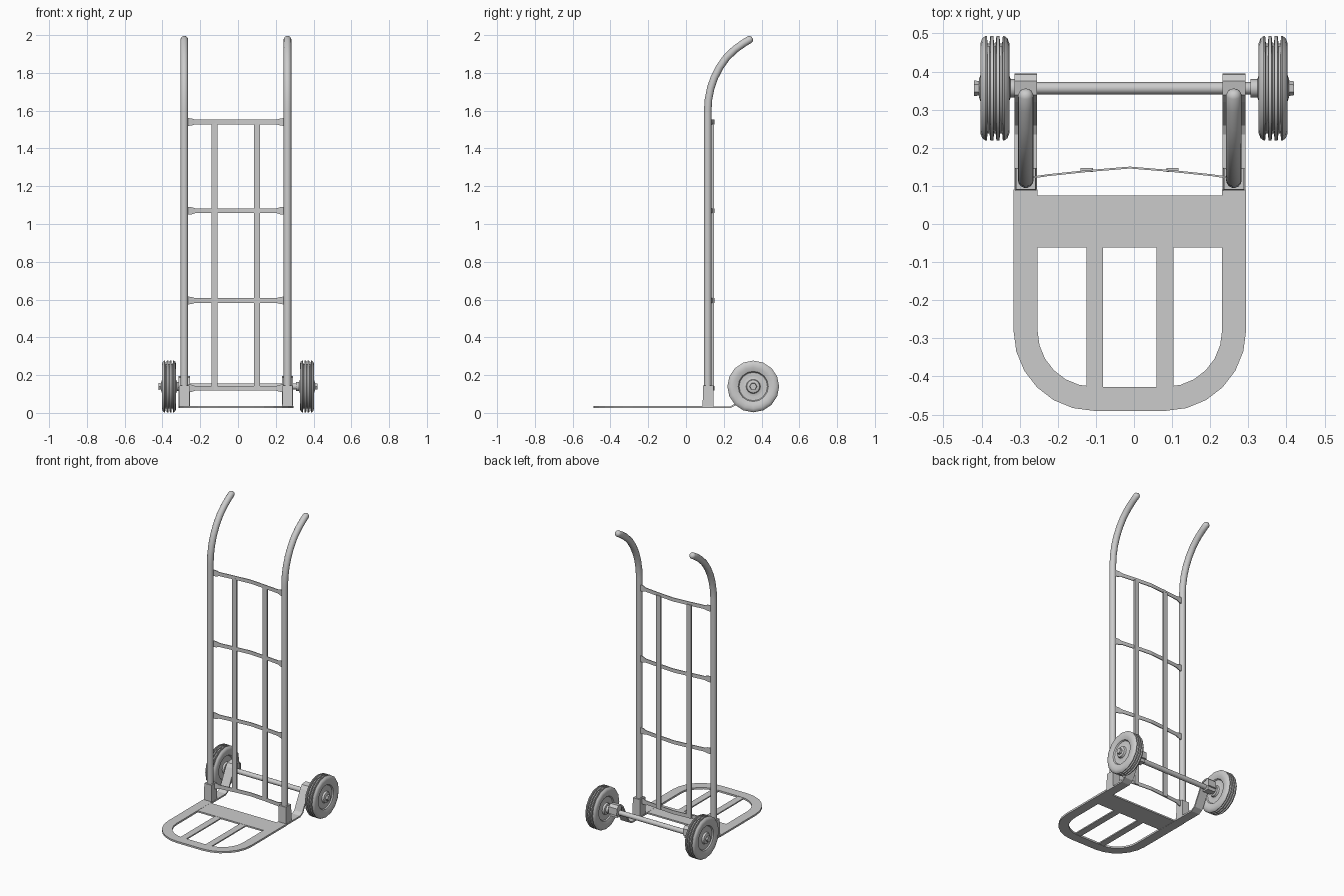
import bpy, bmesh, math
from mathutils import Vector

if "Cube" in bpy.data.objects:
    bpy.data.objects.remove(bpy.data.objects["Cube"])

CX = -0.011          # frame centre line
UP = 0.273           # half spacing of the uprights
AXLE_Y, AXLE_Z = 0.356, 0.14


def finish(name, bm, smooth=None):
    bmesh.ops.recalc_face_normals(bm, faces=bm.faces)
    me = bpy.data.meshes.new(name)
    bm.to_mesh(me)
    bm.free()
    ob = bpy.data.objects.new(name, me)
    bpy.context.collection.objects.link(ob)
    if smooth:
        bpy.ops.object.select_all(action='DESELECT')
        ob.select_set(True)
        bpy.context.view_layer.objects.active = ob
        bpy.ops.object.shade_smooth_by_angle(angle=math.radians(smooth))
    return ob


def box(name, x0, x1, y0, y1, z0, z1, top=1.0):
    bm = bmesh.new()
    bmesh.ops.create_cube(bm, size=1)
    for v in bm.verts:
        s = top if v.co.z > 0 else 1
        v.co = Vector(((x0 + x1) / 2 + v.co.x * (x1 - x0) * s,
                       (y0 + y1) / 2 + v.co.y * (y1 - y0) * s,
                       (z0 + z1) / 2 + v.co.z * (z1 - z0)))
    return finish(name, bm)


def loft(name, rings, closed=True, smooth=None):
    """Skin a list of equal-length rings, capping both ends."""
    bm = bmesh.new()
    vs = [[bm.verts.new(p) for p in r] for r in rings]
    n = len(vs[0])
    for a, b in zip(vs, vs[1:]):
        for i in range(n):
            j = (i + 1) % n
            bm.faces.new((a[i], a[j], b[j], b[i]))
    bm.faces.new(vs[0])
    bm.faces.new(vs[-1])
    return finish(name, bm, smooth)


def tube_yz(name, x, path, r, segs=14):
    """Round tube following a path in the YZ plane; path points are (y, z, radius factor)."""
    rings = []
    for i, (y, z, k) in enumerate(path):
        a, b = path[max(i - 1, 0)], path[min(i + 1, len(path) - 1)]
        t = Vector((0, b[0] - a[0], b[1] - a[1])).normalized()
        n = Vector((0, t.z, -t.y))
        rings.append([Vector((x, y, z)) + r * k * (Vector((1, 0, 0)) * math.cos(q) + n * math.sin(q))
                      for q in (2 * math.pi * j / segs for j in range(segs))])
    return loft(name, rings, smooth=40)


def lathe_x(name, cx, profile, segs, smooth=35):
    """Revolve (x offset, radius) points about the axle line."""
    rings = [[(cx + dx, AXLE_Y + r * math.cos(2 * math.pi * j / segs),
               AXLE_Z + r * math.sin(2 * math.pi * j / segs)) for j in range(segs)]
             for dx, r in profile]
    return loft(name, rings, smooth=smooth)


# Handles: straight uprights sweeping back at the top
R = 0.0205
path = [(0.115, 0.06, 1), (0.115, 1.60, 1), (0.119, 1.66, 1), (0.131, 1.72, 1), (0.15, 1.775, 1),
        (0.178, 1.83, 1), (0.215, 1.882, 1), (0.26, 1.925, 1), (0.305, 1.957, 1),
        (0.338, 1.977, 1), (0.346, 1.982, 0.8), (0.351, 1.985, 0.4)]
for side, s in (("left", -1), ("right", 1)):
    x = CX + s * UP
    tube_yz("upright_handle_" + side, x, path, R)
    # Socket at the foot of each upright
    box("foot_socket_" + side, x - 0.028, x + 0.028, 0.088, 0.147, 0.03, 0.145, 0.93)
    # Flat arm running back and bending up over the axle
    pts = [(0.07, 0.03), (0.235, 0.03), (0.262, 0.045), (0.325, 0.165), (0.34, 0.183),
           (0.375, 0.19), (0.388, 0.178), (0.39, 0.135)]
    rings = []
    for i, (y, z) in enumerate(pts):
        a, b = pts[max(i - 1, 0)], pts[min(i + 1, len(pts) - 1)]
        t = Vector((b[0] - a[0], b[1] - a[1])).normalized() * 0.005
        rings.append([(x + dx, y - t.y * k, z + t.x * k)
                      for dx, k in ((-0.03, -1), (0.03, -1), (0.03, 1), (-0.03, 1))])
    loft("axle_arm_" + side, rings)
    # Axle bracket block
    box("axle_bracket_" + side, x - 0.026, x + 0.026, 0.338, 0.382, 0.115, 0.186)

# Bowed flat crossbars, flared where they meet the uprights
for i, z in enumerate((0.13, 0.595, 1.07, 1.54)):
    rings = []
    for u, y, h in ((-0.26, 0.122, 0.021), (-0.235, 0.125, 0.019), (-0.215, 0.128, 0.0125),
                    (-0.11, 0.139, 0.012), (0, 0.148, 0.012), (0.11, 0.139, 0.012),
                    (0.215, 0.128, 0.0125), (0.235, 0.125, 0.019), (0.26, 0.122, 0.021)):
        rings.append([(CX + u, y + dy, z + dz) for dy, dz in
                      ((-0.0025, -h), (0.0025, -h), (0.0025, h), (-0.0025, h))])
    loft("crossbar_%d" % (i + 1), rings)

# Vertical back slats
for side, x in (("left", -0.124), ("right", 0.101)):
    box("back_slat_" + side, x - 0.016, x + 0.016, 0.136, 0.147, 0.12, 1.535)

# Toe plate rim: U outline, outer and inner edges concentric
Z0, Z1 = 0.025, 0.037
edge = []
for sgn in (-1, 1):
    angs = [math.radians(90 * k / 6) for k in range(7)]
    if sgn > 0:
        angs.reverse()
    arc = [[(CX + sgn * (0.095 + r * math.cos(a)), -0.28 - r * math.sin(a)) for r in (0.21, 0.147)]
           for a in angs]
    end = [[(CX + sgn * 0.305, 0.09), (CX + sgn * 0.242, 0.09)]]
    edge += end + arc if sgn < 0 else arc + end
loft("toe_plate_rim", [[(*o, Z0), (*n, Z0), (*n, Z1), (*o, Z1)] for o, n in edge])

# Toe plate cross panel and slats
box("toe_cross_panel", CX - 0.245, CX + 0.245, -0.062, 0.075, 0.026, 0.036)
for side, x in (("left", -0.103), ("right", 0.081)):
    box("toe_slat_" + side, x - 0.022, x + 0.022, -0.43, -0.055, 0.027, 0.035)

# Axle
lathe_x("axle", 0, [(-0.405, 0.016), (0.405, 0.016)], 14)

# Wheels: grooved tyre, dished rim, hub and end nut
half = [(0.022, 0.074), (0.031, 0.08), (0.038, 0.1), (0.038, 0.118), (0.033, 0.131), (0.025, 0.137),
        (0.021, 0.137), (0.019, 0.118), (0.014, 0.118), (0.012, 0.137), (0.004, 0.137), (0.002, 0.118)]
tyre = half + [(-a, r) for a, r in reversed(half)]
rim = [(0.042, 0.022), (0.038, 0.034), (0.026, 0.038), (0.02, 0.06), (0.024, 0.078)]
rim = rim + [(-a, r) for a, r in reversed(rim)]
for side, s in (("left", -1), ("right", 1)):
    x = s * 0.365
    lathe_x("tyre_" + side, x, tyre, 16)
    lathe_x("wheel_rim_" + side, x, rim, 16)
    lathe_x("axle_collar_" + side, s * 0.318, [(-0.012, 0.024), (0.012, 0.024)], 12)
    lathe_x("axle_nut_" + side, s * 0.411, [(-0.009, 0.021), (0.009, 0.018)], 6, None)
